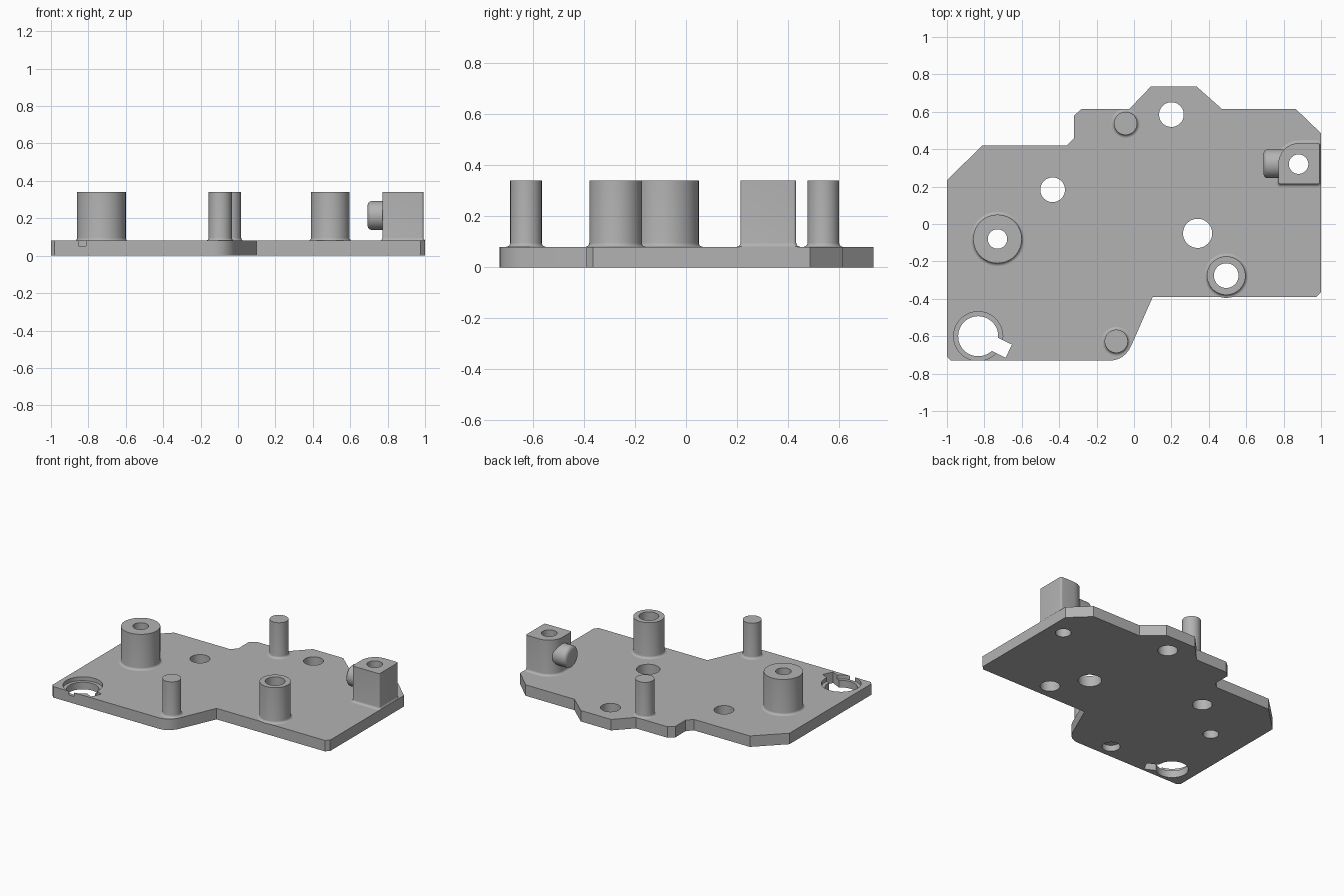
import bpy, bmesh, math
from mathutils import Vector

cube = bpy.data.objects.get("Cube")
if cube:
    bpy.data.objects.remove(cube, do_unlink=True)

grey = bpy.data.materials.new("light grey")
grey.use_nodes = True
COLOUR = (0.45, 0.45, 0.45, 1)
grey.diffuse_color = COLOUR
grey.node_tree.nodes["Principled BSDF"].inputs["Base Color"].default_value = COLOUR

PLATE, TOP, FLARE = 0.08, 0.34, 0.016


def loft(name, rings, caps=(True, True)):
    """Skin a stack of equal-length rings, with optional end caps."""
    bm = bmesh.new()
    loops = [[bm.verts.new(p) for p in ring] for ring in rings]
    n = len(loops[0])
    for a, b in zip(loops, loops[1:]):
        for i in range(n):
            j = (i + 1) % n
            bm.faces.new((a[i], a[j], b[j], b[i]))
    if caps[0]:
        bm.faces.new(loops[0][::-1])
    if caps[1]:
        bm.faces.new(loops[-1])
    mesh = bpy.data.meshes.new(name)
    bm.to_mesh(mesh)
    bm.free()
    mesh.materials.append(grey)
    obj = bpy.data.objects.new(name, mesh)
    bpy.context.collection.objects.link(obj)
    return obj


def circle(x, y, z, r, n=48):
    return [(x + r * math.cos(i * math.tau / n), y + r * math.sin(i * math.tau / n), z)
            for i in range(n)]


def prism(name, outline, z0, z1):
    return loft(name, [[(x, y, z) for x, y in outline] for z in (z0, z1)])


def cylinder(name, x, y, r, z0=-0.1, z1=0.5):
    return loft(name, [circle(x, y, z0, r), circle(x, y, z1, r)])


def cut(target, cutter):
    bpy.context.view_layer.objects.active = target
    mod = target.modifiers.new("cut", 'BOOLEAN')
    mod.operation, mod.solver, mod.object = 'DIFFERENCE', 'EXACT', cutter
    bpy.ops.object.modifier_apply(modifier=mod.name)
    bpy.data.objects.remove(cutter, do_unlink=True)


def smooth(obj):
    bpy.ops.object.select_all(action='DESELECT')
    obj.select_set(True)
    bpy.context.view_layer.objects.active = obj
    bpy.ops.object.shade_smooth_by_angle(angle=math.radians(28))


def fillet():
    """Outward offset and height of each step of the base fillet."""
    for i in range(6):
        a = i / 5 * math.pi / 2
        yield FLARE * (1 - math.sin(a)), PLATE + FLARE * (1 - math.cos(a))


# Base plate outline, with one rounded corner at the front
outline = [(-1, -0.71), (-0.98, -0.73)]
p0, p1, p2 = Vector((-0.13, -0.73)), Vector((-0.05, -0.73)), Vector((-0.012, -0.645))
outline += [tuple(p0.lerp(p1, t).lerp(p1.lerp(p2, t), t)) for t in (i / 8 for i in range(9))]
outline += [(0.1, -0.39), (0.975, -0.39), (1, -0.365), (1, 0.485), (0.865, 0.615),
            (0.47, 0.615), (0.335, 0.735), (0.09, 0.735), (-0.025, 0.615),
            (-0.28, 0.615), (-0.32, 0.58), (-0.32, 0.46), (-0.36, 0.42),
            (-0.81, 0.42), (-1, 0.235)]
plate = prism("base_plate", outline, 0, PLATE)

# Through holes in the plate
bosses = {"large_boss": (-0.73, -0.08, 0.13, 0.052),
          "small_boss": (0.493, -0.276, 0.103, 0.066)}
block_hole = (0.88, 0.32, 0.052)
holes = [(0.2, 0.585, 0.066), (-0.435, 0.183, 0.066), (0.34, -0.05, 0.078), block_hole]
holes += [(x, y, inner) for x, y, r, inner in bosses.values()]
for x, y, r in holes:
    cut(plate, cylinder("cutter", x, y, r))

# Blind hole underneath
cut(plate, cylinder("cutter", -0.33, -0.63, 0.06, -0.1, 0.045))

# Keyhole: shallow recess, round opening and slanted slot
kx, ky = -0.833, -0.6
cut(plate, cylinder("cutter", kx, ky, 0.1315, 0.052, 0.2))
cut(plate, cylinder("cutter", kx, ky, 0.107))
along = Vector((math.cos(math.radians(-26)), math.sin(math.radians(-26))))
side = Vector((-along.y, along.x)) * 0.039
centre = Vector((kx, ky))
slot = [centre - side, centre + along * 0.182 - side, centre + along * 0.182 + side, centre + side]
cut(plate, prism("cutter", [tuple(p) for p in slot], -0.1, 0.2))
smooth(plate)

# Hollow bosses
for name, (x, y, r, inner) in bosses.items():
    rings = [circle(x, y, z, r + g) for g, z in fillet()]
    rings += [circle(x, y, TOP, r), circle(x, y, TOP, inner), circle(x, y, PLATE, inner)]
    smooth(loft(name, rings, (False, False)))

# Solid locating pins
for name, x, y in (("back_pin", -0.045, 0.538), ("front_pin", -0.095, -0.627)):
    rings = [circle(x, y, z, 0.062 + g) for g, z in fillet()] + [circle(x, y, TOP, 0.062)]
    smooth(loft(name, rings))


def block_ring(grow, z):
    """Rounded rectangle with one large corner; the outer side stays within the plate."""
    x0, x1, y0, y1 = 0.772, 0.992, 0.213, 0.432
    corners = [(x1, y0, 0.012, -90), (x1, y1, 0.012, 0), (x0, y1, 0.11, 90), (x0, y0, 0.012, 180)]
    ring = []
    for x, y, r, start in corners:
        cx = x - r if x == x1 else x + r
        cy = y - r if y == y1 else y + r
        for i in range(9):
            a = math.radians(start + i * 11.25)
            px = cx + (r + grow) * math.cos(a)
            ring.append((min(px, 0.999), cy + (r + grow) * math.sin(a), z))
    return ring


# Corner block with vertical bore
block = loft("corner_block", [block_ring(g, z) for g, z in fillet()] + [block_ring(0, TOP)])
cut(block, cylinder("cutter", *block_hole))
smooth(block)

# Sideways stub on the block, with a rounded tip
stub_profile = [(0.693, 0.058), (0.697, 0.068), (0.705, 0.075), (0.715, 0.077), (0.80, 0.077)]
stub = loft("side_stub", [[(x, 0.322 + a, 0.215 + b) for b, a, _ in circle(0, 0, 0, r)][::-1]
                          for x, r in stub_profile])
smooth(stub)
